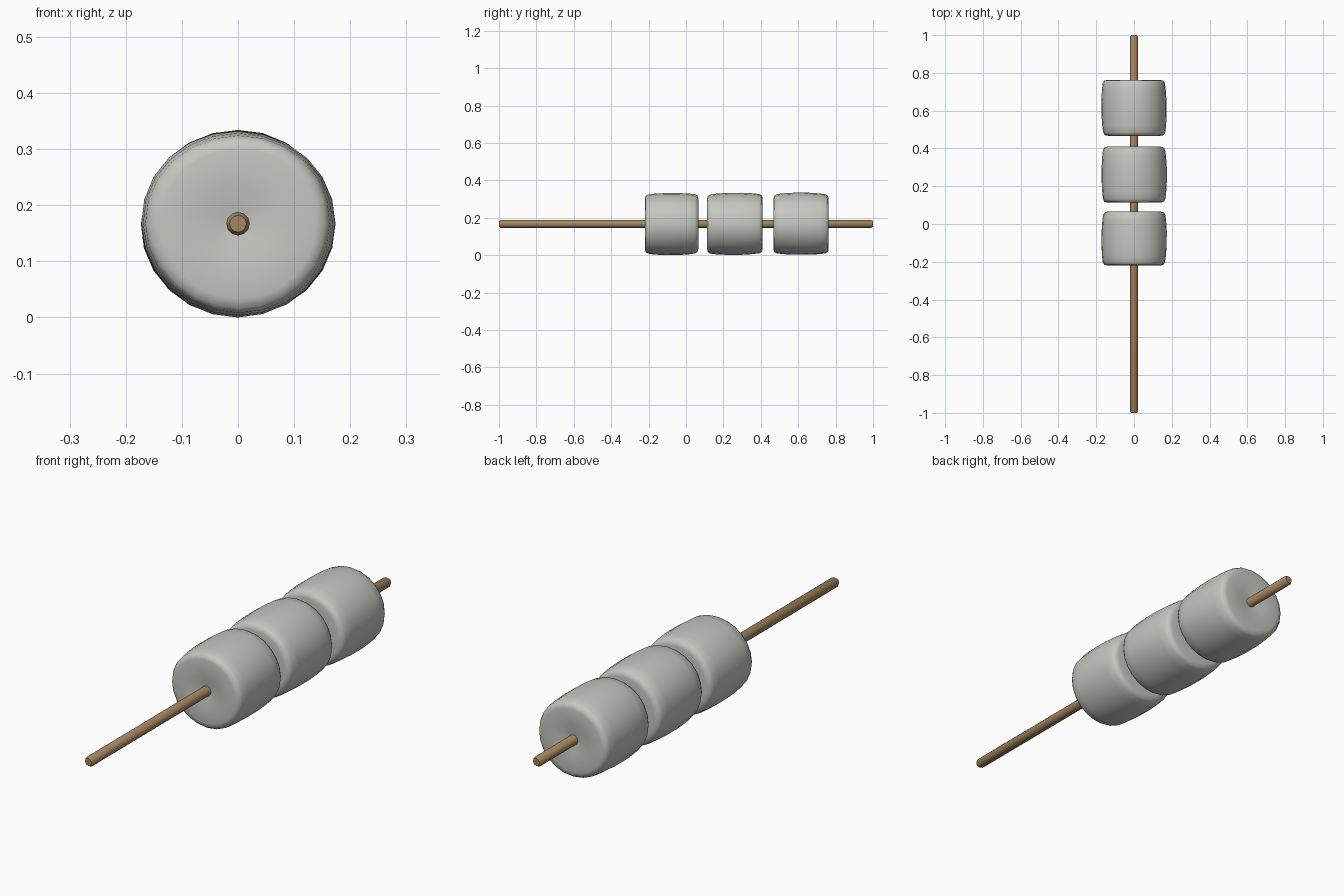
import bpy, bmesh, math

if "Cube" in bpy.data.objects:
    bpy.data.objects.remove(bpy.data.objects["Cube"])

ZC = 0.167  # height of the skewer axis


def material(name, rgb):
    m = bpy.data.materials.new(name)
    m.diffuse_color = (*rgb, 1)
    m.use_nodes = True
    m.node_tree.nodes["Principled BSDF"].inputs["Base Color"].default_value = m.diffuse_color
    return m


def lathe(name, profile, sides, mat, sx=1.0, sz=1.0, wobble=0.0, phase=0.0, angle=50):
    """Revolve (radius, y) points around the y axis, capping zero radii."""
    bm = bmesh.new()
    rings = []
    for k, (r, y) in enumerate(profile):
        if r == 0:
            rings.append([bm.verts.new((0, y, ZC))])
            continue
        ring = []
        for i in range(sides):
            a = 2 * math.pi * i / sides
            w = 1 - wobble * (0.5 + 0.5 * math.sin(3 * a + phase + k * 0.5))
            ring.append(bm.verts.new((r * w * sx * math.cos(a), y, ZC + r * w * sz * math.sin(a))))
        rings.append(ring)
    for a, b in zip(rings, rings[1:]):
        for i in range(sides):
            j = (i + 1) % sides
            if len(a) == 1:
                bm.faces.new((a[0], b[i], b[j]))
            elif len(b) == 1:
                bm.faces.new((a[i], b[0], a[j]))
            else:
                bm.faces.new((a[i], b[i], b[j], a[j]))
    bmesh.ops.recalc_face_normals(bm, faces=bm.faces)
    me = bpy.data.meshes.new(name)
    bm.to_mesh(me)
    bm.free()
    me.materials.append(mat)
    ob = bpy.data.objects.new(name, me)
    bpy.context.collection.objects.link(ob)
    bpy.ops.object.select_all(action='DESELECT')
    ob.select_set(True)
    bpy.context.view_layer.objects.active = ob
    bpy.ops.object.shade_smooth_by_angle(angle=math.radians(angle))
    return ob


white = material("marshmallow_white", (0.56, 0.57, 0.53))
wood = material("stick_wood", (0.37, 0.24, 0.115))

# Wooden skewer with slightly rounded ends
lathe("stick", [(0, -1), (0.015, -1), (0.021, -0.99), (0.021, 0.99), (0.015, 1), (0, 1)], 12, wood)

# Three soft puffy cylinders, slightly dimpled where the stick enters
spans = [(-0.22, 0.066), (0.113, 0.41), (0.467, 0.763)]
for n, (y0, y1) in enumerate(spans):
    mid, h = (y0 + y1) / 2, (y1 - y0) / 2
    half = [(0, h - 0.014), (0.024, h - 0.010), (0.07, h - 0.003), (0.135, h),
            (0.152, h - 0.004), (0.160, h - 0.017), (0.1645, h * 0.65), (0.168, h * 0.25)]
    profile = [(r, mid - t) for r, t in half] + [(r, mid + t) for r, t in reversed(half)]
    lathe("marshmallow_%d" % (n + 1), profile, 24, white,
          sx=1.035, sz=0.995, wobble=0.015, phase=n * 1.3, angle=60)
